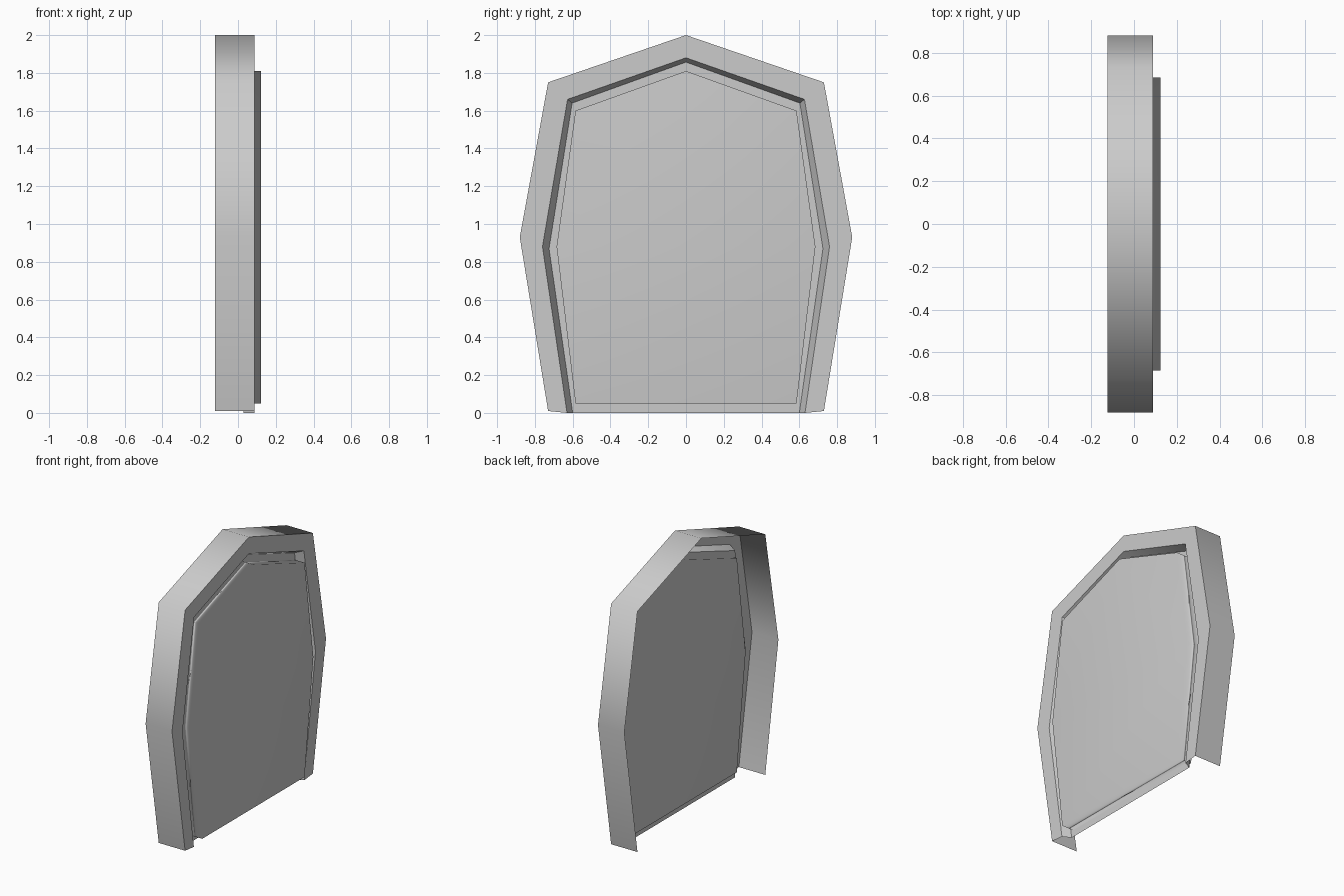
import bpy
import math

cube = bpy.data.objects.get("Cube")
if cube:
    bpy.data.objects.remove(cube, do_unlink=True)

grey = bpy.data.materials.new("plain_grey")
grey.use_nodes = True
colour = (0.6, 0.6, 0.6, 1)
grey.diffuse_color = colour
grey.node_tree.nodes["Principled BSDF"].inputs["Base Color"].default_value = colour

BACK, PANEL_BACK, RECESS, FRONT, PANEL_FRONT = -0.123, 0.003, 0.03, 0.088, 0.123


def arch(foot, waist, shoulder, peak):
    """Mirrored arch outline in (y, z), from the -y foot over the peak."""
    half = [foot, waist, shoulder]
    return [(-y, z) for y, z in half] + [(0, peak)] + half[::-1]


def build(name, rows, closed=False, caps=False, angle=45):
    """Join successive (x, outline) rows with quads, optionally capping both ends."""
    verts = [(x, y, z) for x, outline in rows for y, z in outline]
    n = len(rows[0][1])
    faces = []
    for r in range(len(rows) - 1):
        for i in range(n if closed else n - 1):
            j = (i + 1) % n
            a, b = r * n, (r + 1) * n
            faces.append((a + i, b + i, b + j, a + j))
    if caps:
        faces.append(tuple(range(n)))
        faces.append(tuple(reversed(range(len(verts) - n, len(verts)))))
    mesh = bpy.data.meshes.new(name)
    mesh.from_pydata(verts, [], faces)
    mesh.materials.append(grey)
    obj = bpy.data.objects.new(name, mesh)
    bpy.context.collection.objects.link(obj)
    bpy.ops.object.select_all(action="DESELECT")
    obj.select_set(True)
    bpy.context.view_layer.objects.active = obj
    bpy.ops.object.shade_smooth_by_angle(angle=math.radians(angle))
    return obj


outer = arch((0.73, 0.01), (0.88, 0.93), (0.73, 1.75), 2.0)
opening = arch((0.63, 0.0), (0.76, 0.88), (0.627, 1.66), 1.88)
recess = arch((0.6, 0.0), (0.725, 0.87), (0.603, 1.64), 1.857)
raised = arch((0.585, 0.05), (0.685, 0.88), (0.585, 1.6), 1.81)

# Open-backed surround: softly turned side wall with a flat front flange
build("frame", [(BACK, outer), (FRONT, outer), (FRONT, opening)], angle=75)

# Sloping lip leading into the recess
build("inner_lip", [(FRONT, opening), (RECESS, recess)])

# Flat floor of the recess around the panel
build("recess_floor", [(RECESS, recess), (RECESS, raised)], closed=True)

# Solid centre panel passing through the recess floor, with softly shaded sides
panel = build("raised_panel", [(PANEL_BACK, raised), (PANEL_FRONT, raised)],
              closed=True, caps=True, angle=180)
soft = panel.modifiers.new("soft_edges", "WEIGHTED_NORMAL")
soft.mode = "FACE_AREA"
